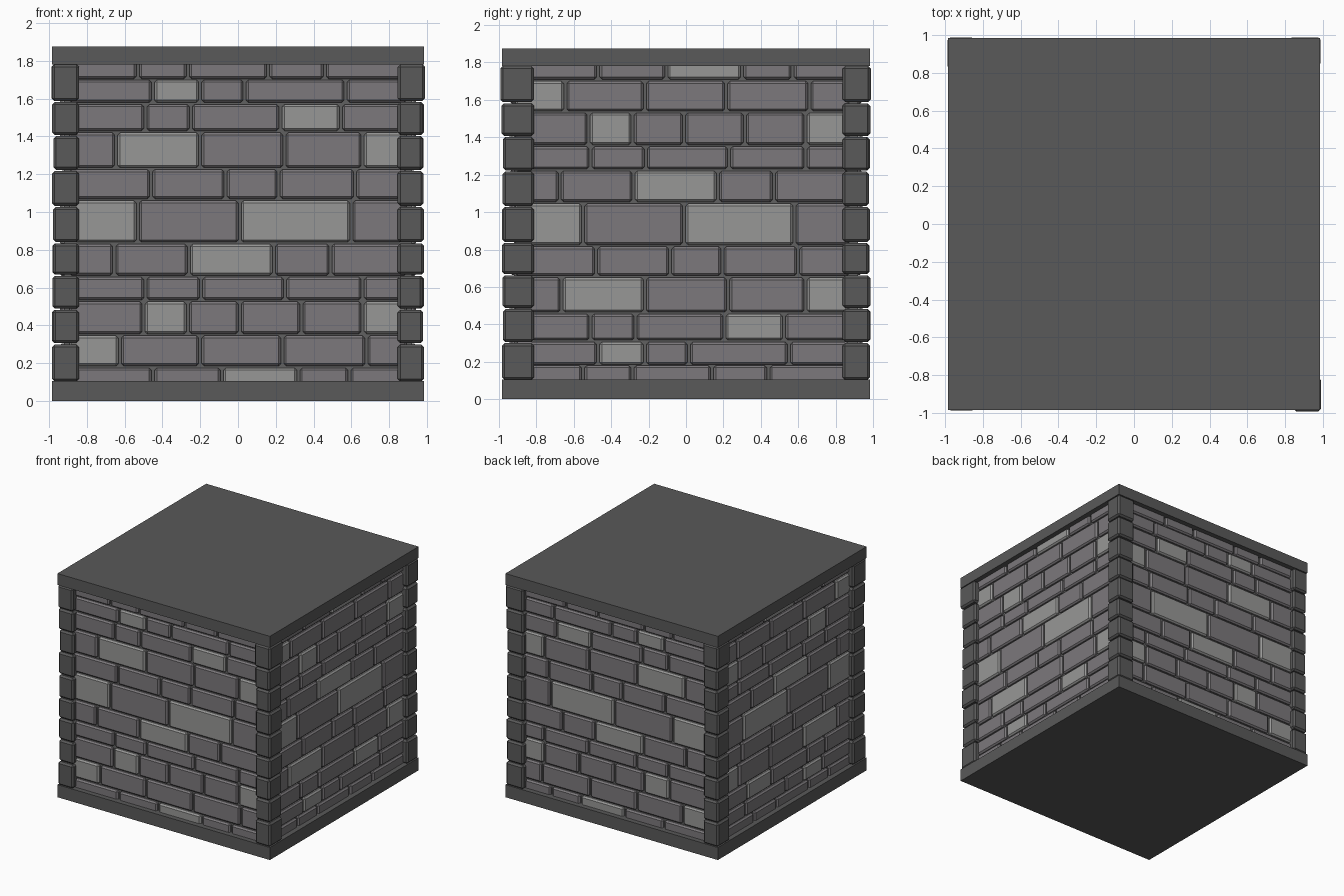
import bpy, random
from mathutils import Matrix

if "Cube" in bpy.data.objects:
    bpy.data.objects.remove(bpy.data.objects["Cube"])

random.seed(4)


def material(name, c):
    m = bpy.data.materials.new(name)
    m.diffuse_color = (*c, 1)
    m.use_nodes = True
    m.node_tree.nodes["Principled BSDF"].inputs["Base Color"].default_value = m.diffuse_color
    return m


TRIM = material("dark_stone", (0.1, 0.1, 0.1))
BRICK = material("brick_grey", (0.2, 0.19, 0.2))
LIGHT = material("brick_light", (0.31, 0.31, 0.305))
MORTAR = material("mortar", (0.12, 0.12, 0.12))


def box(name, lo, hi, mat, bevel=0.0):
    size = [b - a for a, b in zip(lo, hi)]
    mid = [(a + b) / 2 for a, b in zip(lo, hi)]
    bpy.ops.mesh.primitive_cube_add(size=1)
    o = bpy.context.object
    o.name = name
    o.data.transform(Matrix.Translation(mid) @ Matrix.Diagonal((*size, 1)))
    o.data.materials.append(mat)
    if bevel:
        b = o.modifiers.new("bevel", 'BEVEL')
        b.width, b.segments = bevel, 1
    return o


# Slabs and the mortar core
box("base_slab", (-.985, -.985, 0), (.985, .985, .105), TRIM)
box("top_slab", (-.985, -.985, 1.78), (.985, .985, 1.875), TRIM)
box("mortar_core", (-.92, -.92, .1), (.92, .92, 1.785), MORTAR)

# Brick courses: bottom, top, joints, indices of light bricks
COURSES = [
    (1.705, 1.80, (-.53, -.265, .16, .46), ()),
    (1.58, 1.70, (-.45, -.2, .035, .57), (1,)),
    (1.43, 1.57, (-.49, -.25, .225, .545), (3,)),
    (1.235, 1.42, (-.645, -.2, .245, .66), (1, 4)),
    (1.07, 1.225, (-.46, -.065, .215, .62), ()),
    (.84, 1.06, (-.53, .01, .6), (0, 2)),
    (.665, .83, (-.655, -.26, .19, .49), (2,)),
    (.535, .655, (-.49, -.195, .25, .66), ()),
    (.355, .525, (-.5, -.265, .01, .335, .66), (1, 5)),
    (.185, .345, (-.625, -.2, .235, .68), (0,)),
    (.085, .175, (-.45, -.085, .32, .59), (2,)),
]
FACE, INNER, GAP = .943, .88, .008

# Front/back share one layout; the side walls use it upside down
for z0, z1, cuts, lights in COURSES:
    edges = (-.9,) + cuts + (.9,)
    for i in range(len(edges) - 1):
        a, b = edges[i] + GAP, edges[i + 1] - GAP
        mat = LIGHT if i in lights else BRICK
        f0, f1 = 1.885 - z1, 1.885 - z0
        box("front_brick", (a, -FACE, z0), (b, -INNER, z1), mat, .012)
        box("back_brick", (a, INNER, z0), (b, FACE, z1), mat, .012)
        a, b = a - .02, b - .02
        box("right_brick", (INNER, a, f0), (FACE, b, f1), mat, .012)
        box("left_brick", (-FACE, a, f0), (-INNER, b, f1), mat, .012)

# Corner stones, stacked between the slabs
LEVELS = [.1, .3025, .485, .665, .8375, 1.03, 1.22, 1.405, 1.585, 1.785]
CORNERS = {(1, -1): (.14, .172), (1, 1): (.163, .148),
           (-1, 1): (.14, .165), (-1, -1): (.143, .172)}
for (sx, sy), (wx, wy) in CORNERS.items():
    for k in range(len(LEVELS) - 1):
        top = k == len(LEVELS) - 2
        ox = .982 + random.uniform(-.006, .004) + (.006 if top else 0)
        oy = .983 + random.uniform(-.006, .004) + (.008 if top else 0)
        if k == 0:
            ox = oy = .984
        xs = sorted((sx * ox, sx * (.985 - wx)))
        ys = sorted((sy * oy, sy * (.985 - wy)))
        box("corner_stone", (xs[0], ys[0], LEVELS[k] + .003),
            (xs[1], ys[1], LEVELS[k + 1] - .003), TRIM, .014)
